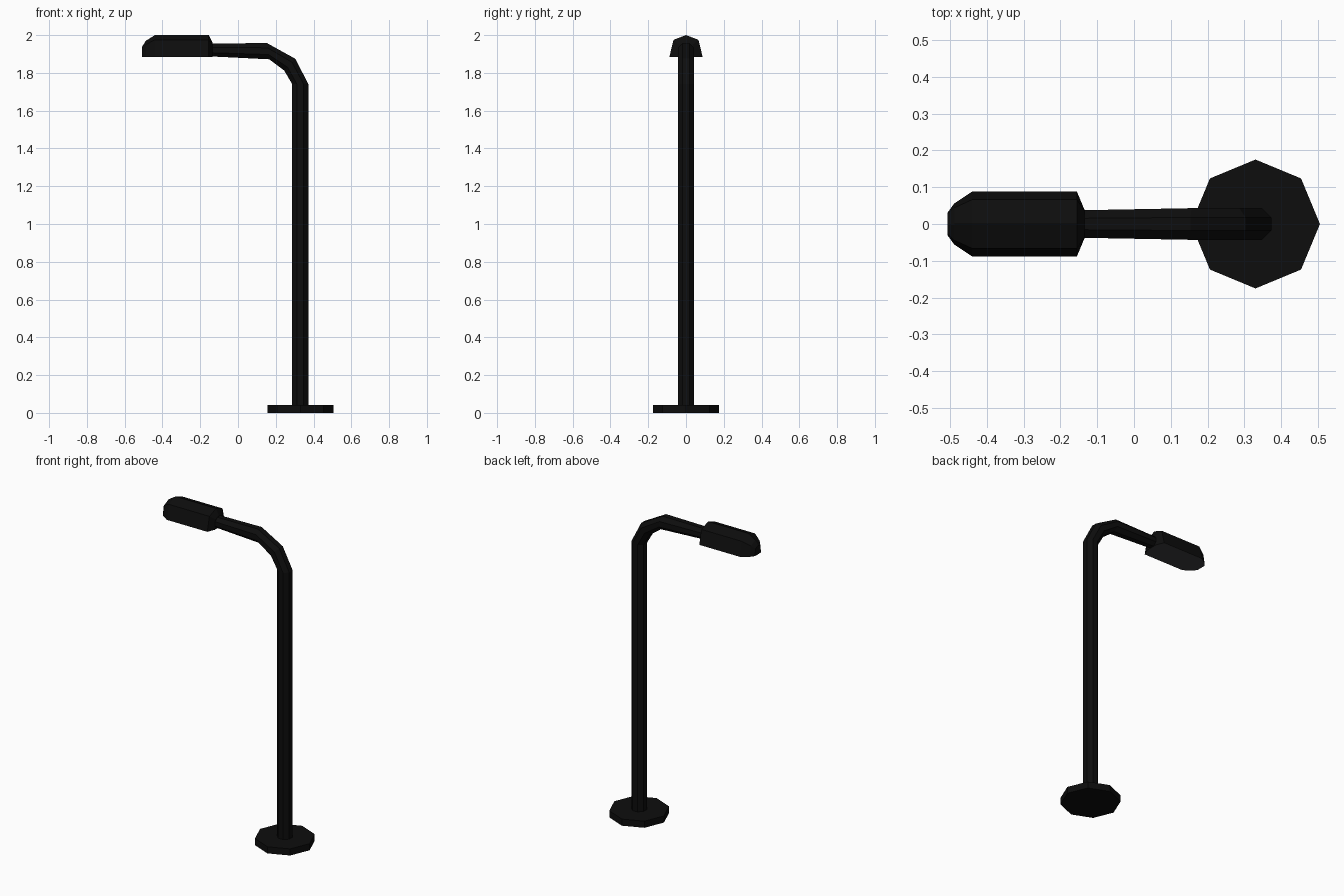
import bpy, bmesh, math
from mathutils import Vector

if "Cube" in bpy.data.objects:
    bpy.data.objects.remove(bpy.data.objects["Cube"])


def material(name, rgb):
    mat = bpy.data.materials.new(name)
    mat.use_nodes = True
    mat.diffuse_color = (*rgb, 1)
    mat.node_tree.nodes["Principled BSDF"].inputs["Base Color"].default_value = (*rgb, 1)
    return mat


black = material("black metal", (0.004, 0.004, 0.004))
lens_grey = material("lens grey", (0.045, 0.045, 0.047))


def loft(name, rings, mats):
    """Skin a list of equal-length closed rings and cap both ends."""
    bm = bmesh.new()
    loops = [[bm.verts.new(p) for p in ring] for ring in rings]
    for a, b in zip(loops, loops[1:]):
        for i in range(len(a)):
            j = (i + 1) % len(a)
            bm.faces.new((a[i], a[j], b[j], b[i]))
    bm.faces.new(loops[0])
    bm.faces.new(loops[-1])
    bmesh.ops.recalc_face_normals(bm, faces=bm.faces)
    mesh = bpy.data.meshes.new(name)
    bm.to_mesh(mesh)
    bm.free()
    for m in mats:
        mesh.materials.append(m)
    obj = bpy.data.objects.new(name, mesh)
    bpy.context.collection.objects.link(obj)
    return obj


SIDES = 8
POLE_X = 0.33

# Octagonal foot plate
bpy.ops.mesh.primitive_cylinder_add(vertices=SIDES, radius=0.175, depth=0.042,
                                    location=(POLE_X, 0, 0.021))
foot = bpy.context.object
foot.name = "foot_plate"
foot.data.materials.append(black)


# Pole and bent arm: each ring spans an outer and an inner point
def pole_ring(outer, inner, half_width):
    o, i = (Vector((p[0], 0, p[1])) for p in (outer, inner))
    centre, reach = (o + i) / 2, (o - i) / 2
    side = Vector((0, half_width, 0))
    grow = 1 / math.cos(math.pi / SIDES)
    angles = [math.tau * (k + 0.5) / SIDES for k in range(SIDES)]
    return [centre + grow * (reach * math.cos(t) + side * math.sin(t)) for t in angles]


bend = [
    ((0.373, 0.03), (0.287, 0.03), 0.043),
    ((0.373, 1.74), (0.287, 1.74), 0.043),
    ((0.303, 1.875), (0.245, 1.812), 0.043),
    ((0.153, 1.958), (0.165, 1.872), 0.043),
    ((-0.16, 1.955), (-0.16, 1.888), 0.037),
]
loft("pole_and_arm", [pole_ring(*b) for b in bend], [black])

# Lamp head: x, bottom half width, shoulder half width, shoulder z, ridge z
HEAD_Z = 1.885
stations = [
    (-0.507, 0.030, 0.025, 1.93, 1.94),
    (-0.488, 0.056, 0.044, 1.95, 1.97),
    (-0.440, 0.088, 0.066, 1.975, 2.0),
    (-0.155, 0.088, 0.066, 1.975, 2.0),
    (-0.135, 0.040, 0.036, 1.95, 1.96),
]
head = loft("lamp_head",
            [[(x, -w, HEAD_Z), (x, -s, zs), (x, 0, zt), (x, s, zs), (x, w, HEAD_Z)]
             for x, w, s, zs, zt in stations],
            [black, lens_grey])

# Underside is the lens
for f in head.data.polygons:
    if f.normal.z < -0.9:
        f.material_index = 1
